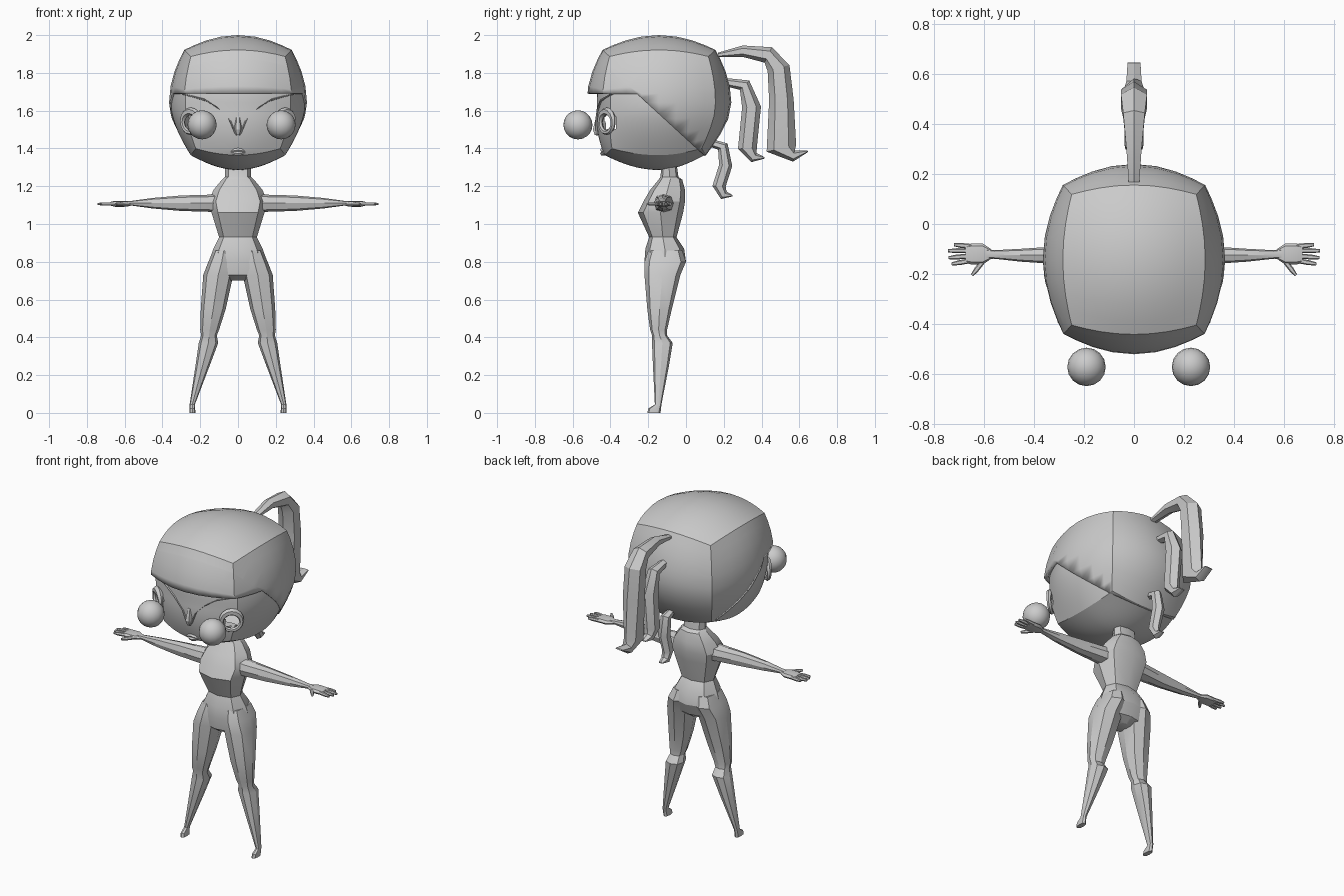
import bpy, bmesh, math
from mathutils import Vector, Matrix

if "Cube" in bpy.data.objects:
    bpy.data.objects.remove(bpy.data.objects["Cube"])

grey = bpy.data.materials.new("plain_grey")
grey.diffuse_color = (0.6, 0.6, 0.6, 1)
grey.use_nodes = True
grey.node_tree.nodes["Principled BSDF"].inputs["Base Color"].default_value = grey.diffuse_color


def finish(name, bm, angle=30):
    me = bpy.data.meshes.new(name)
    bm.to_mesh(me)
    bm.free()
    me.materials.append(grey)
    ob = bpy.data.objects.new(name, me)
    bpy.context.collection.objects.link(ob)
    bpy.ops.object.select_all(action='DESELECT')
    ob.select_set(True)
    bpy.context.view_layer.objects.active = ob
    bpy.ops.object.shade_smooth_by_angle(angle=math.radians(angle))
    return ob


def ring(c, u, v, n=8, power=0.8):
    """Closed rounded outline around c with half-axis vectors u and v."""
    c, u, v = Vector(c), Vector(u), Vector(v)
    f = lambda t: math.copysign(abs(t) ** power, t) if abs(t) > 1e-6 else 0
    return [c + u * f(math.cos(2 * math.pi * i / n)) + v * f(math.sin(2 * math.pi * i / n))
            for i in range(n)]


def loft(name, rings, side=1, angle=30):
    bm = bmesh.new()
    rows = [[bm.verts.new((p.x * side, p.y, p.z)) for p in r] for r in rings]
    n = len(rows[0])
    for a, b in zip(rows, rows[1:]):
        for i in range(n):
            bm.faces.new((a[i], a[(i + 1) % n], b[(i + 1) % n], b[i]))
    bm.faces.new(rows[0])
    bm.faces.new(rows[-1])
    bmesh.ops.recalc_face_normals(bm, faces=bm.faces)
    return finish(name, bm, angle)


def level(z, x0, x1, y0, y1):
    """Horizontal ring from its bounds."""
    return ring(((x0 + x1) / 2, (y0 + y1) / 2, z), ((x1 - x0) / 2, 0, 0), (0, (y1 - y0) / 2, 0))


def rounded_block(cuts, face=False):
    """Bulging six-sided block for the skull; the face is set back at the front."""
    bm = bmesh.new()
    bmesh.ops.create_cube(bm, size=2)
    bmesh.ops.subdivide_edges(bm, edges=bm.edges[:], cuts=cuts, use_grid_fill=True)
    for v in bm.verts:
        p = v.co * 0.25 + v.co.normalized() * 0.75
        t = max(0, -0.1 - p.z) / 0.9
        s = t ** 1.3
        x = 0.365 * p.x * (1 - 0.14 * s)
        if p.y > 0:
            y = 0.383 * p.y * (1 - 0.24 * s)
        else:
            y = 0.383 * p.y * (min(0.96, 0.86 + 0.14 * t) if face else 1)
        if face:
            x *= 0.975
            y *= 0.975 if p.y > 0 else 1
        v.co = (x, y - 0.143, 1.643 + 0.357 * p.z)
    return bm


def drop(bm, test):
    bad = [f for f in bm.faces if test(f.calc_center_median())]
    bmesh.ops.delete(bm, geom=bad, context='FACES')


def cut(bm, co, no):
    bmesh.ops.bisect_plane(bm, geom=bm.verts[:] + bm.edges[:] + bm.faces[:],
                           plane_co=co, plane_no=no)


# Hair cap: level fringe at the front, slanting down behind the cheeks
bm = rounded_block(7)
cut(bm, (0, -0.26, 1.69), (0, 0, 1))
cut(bm, (0, -0.26, 1.69), (0, 0.917, 1))
drop(bm, lambda c: c.z < 1.69 and c.z < 1.69 - 0.917 * (c.y + 0.26))
hair = finish("hair_cap", bm, 18)
mod = hair.modifiers.new("thickness", 'SOLIDIFY')
mod.thickness = 0.025
mod.offset = -1

# Face with open eye sockets
bm = rounded_block(23, True)
cut(bm, (0, 0, 1.73), (0, 0, 1))
sockets = [Vector((s * 0.255, -0.415, 1.545)) for s in (-1, 1)]
drop(bm, lambda c: c.z > 1.73 or min((c - s).length for s in sockets) < 0.052)
finish("face", bm, 18)


def skin_y(x):
    return -0.47 + 0.9 * x * x


for side, word, eye_x in ((-1, "left", -0.19), (1, "right", 0.228)):
    # Eyelid rim, thicker along the upper lid
    rot = Matrix.Rotation(math.radians(38), 3, 'Z')
    bm = bmesh.new()
    rows = []
    for i in range(16):
        a = 2 * math.pi * i / 16
        r = 0.013 + 0.008 * max(0, math.sin(a))
        out = Vector((math.cos(a), 0, math.sin(a)))
        row = []
        for j in range(6):
            b = 2 * math.pi * j / 6
            p = out * (0.056 + r * math.cos(b)) + Vector((0, r * math.sin(b), 0))
            p = rot @ p + Vector((0.25, -0.42, 1.54))
            row.append(bm.verts.new((p.x * side, p.y, p.z)))
        rows.append(row)
    for i in range(16):
        a, b = rows[i], rows[(i + 1) % 16]
        for j in range(6):
            bm.faces.new((a[j], a[(j + 1) % 6], b[(j + 1) % 6], b[j]))
    bmesh.ops.recalc_face_normals(bm, faces=bm.faces)
    finish("eyelid_" + word, bm, 40)

    # Eyeball floating in front of the face
    bm = bmesh.new()
    bmesh.ops.create_uvsphere(bm, u_segments=16, v_segments=10, radius=0.077)
    bmesh.ops.translate(bm, verts=bm.verts, vec=(eye_x, -0.572, 1.525))
    finish("eyeball_" + word, bm)

    # Brow ridge sweeping down into the nose
    path = [(0.30, 1.69, 0.006), (0.17, 1.655, 0.012), (0.10, 1.61, 0.012),
            (0.045, 1.555, 0.012), (0.012, 1.475, 0.01)]
    loft("brow_" + word, [ring((x, skin_y(x), z), (r * 0.7, 0, r * 0.7), (0, r, 0), 6)
                          for x, z, r in path], side)

    # Leg with a pinched knee and a small pointed foot
    leg = [(0.86, 0.02, 0.13, -0.20, -0.02), (0.80, 0.015, 0.157, -0.22, 0.0),
           (0.73, 0.025, 0.184, -0.22, -0.03), (0.55, 0.065, 0.197, -0.205, -0.075),
           (0.44, 0.10, 0.20, -0.19, -0.10), (0.41, 0.112, 0.195, -0.18, -0.10),
           (0.37, 0.105, 0.208, -0.18, -0.07), (0.25, 0.15, 0.225, -0.175, -0.09),
           (0.045, 0.228, 0.256, -0.165, -0.13), (0.022, 0.227, 0.257, -0.20, -0.132),
           (0.0, 0.225, 0.257, -0.205, -0.135)]
    loft("leg_" + word, [level(*r) for r in leg], side)

    # Arm held straight out
    arm = [(0.08, -0.115, 0.05, 0.055), (0.16, -0.12, 0.045, 0.05), (0.30, -0.125, 0.041, 0.036),
           (0.45, -0.125, 0.028, 0.026), (0.56, -0.122, 0.013, 0.017), (0.59, -0.12, 0.013, 0.02)]
    loft("arm_" + word, [ring((x, y, 1.11), (0, ry, 0), (0, 0, rz)) for x, y, rz, ry in arm], side)

    # Hand: palm, four fingers and a thumb
    palm = [(0.57, 0.018, 0.012), (0.605, 0.042, 0.016), (0.65, 0.042, 0.016), (0.675, 0.036, 0.01)]
    loft("palm_" + word, [ring((x, -0.12, 1.107), (0, ry, 0), (0, 0, rz)) for x, ry, rz in palm], side)
    digits = [(0.65, -0.09, 0.72, -0.083), (0.66, -0.107, 0.745, -0.107),
              (0.66, -0.128, 0.742, -0.135), (0.655, -0.147, 0.73, -0.16),
              (0.605, -0.15, 0.648, -0.205)]
    for k, (x0, y0, x1, y1) in enumerate(digits):
        d = Vector((x1 - x0, y1 - y0, 0))
        across = d.normalized().cross(Vector((0, 0, 1)))
        rows = [ring(Vector((x0, y0, 1.106)) + d * t, across * r, (0, 0, r), 6)
                for t, r in ((0, 0.01), (0.6, 0.01), (1, 0.006))]
        loft("thumb_" + word if k == 4 else f"finger_{k + 1}_{word}", rows, side)

# Nose and lips
loft("nose", [ring((0, y, z), (r, 0, 0), (0, r, 0), 6) for y, z, r in
              ((-0.465, 1.57, 0.012), (-0.475, 1.50, 0.02), (-0.472, 1.47, 0.012))])
for name, z, h in (("upper_lip", 1.392, 0.012), ("lower_lip", 1.373, 0.014)):
    loft(name, [ring((x, -0.437 + abs(x) * 0.25, z + (1.383 - z) * abs(x) / 0.052),
                     (0, 0.02 * s, 0), (0, 0, h * s), 6)
                for x, s in ((-0.052, 0.2), (-0.02, 1), (0, 0.9), (0.02, 1), (0.052, 0.2))])

# Torso from neck to crotch
torso = [(1.32, 0.068, -0.13, -0.05), (1.25, 0.068, -0.135, -0.04), (1.235, 0.085, -0.145, -0.02),
         (1.18, 0.13, -0.19, -0.005), (1.12, 0.155, -0.225, -0.005), (1.06, 0.14, -0.255, -0.015),
         (0.93, 0.10, -0.195, -0.05), (0.87, 0.13, -0.215, -0.01), (0.80, 0.155, -0.22, 0.0),
         (0.73, 0.15, -0.21, -0.03), (0.70, 0.04, -0.17, -0.07)]
loft("torso", [level(z, -x, x, y0, y1) for z, x, y0, y1 in torso])

# Ponytail locks: (y, z, half thickness, half width) along each curl
locks = {
    "ponytail_upper": [(0.17, 1.895, 0.012, 0.025), (0.30, 1.915, 0.03, 0.035),
                       (0.435, 1.895, 0.045, 0.05), (0.49, 1.825, 0.06, 0.06),
                       (0.505, 1.655, 0.065, 0.06), (0.505, 1.40, 0.08, 0.045),
                       (0.57, 1.36, 0.03, 0.035), (0.645, 1.385, 0.004, 0.03)],
    "ponytail_middle": [(0.215, 1.75, 0.022, 0.025), (0.31, 1.735, 0.035, 0.035),
                        (0.347, 1.62, 0.05, 0.045), (0.325, 1.40, 0.05, 0.04),
                        (0.36, 1.352, 0.028, 0.03), (0.415, 1.35, 0.004, 0.02)],
    "ponytail_lower": [(0.13, 1.43, 0.02, 0.02), (0.195, 1.41, 0.03, 0.03),
                       (0.21, 1.31, 0.035, 0.035), (0.175, 1.20, 0.035, 0.03),
                       (0.20, 1.152, 0.025, 0.025), (0.245, 1.15, 0.004, 0.015)]}
for name, pts in locks.items():
    rows = []
    for i, (y, z, th, w) in enumerate(pts):
        a, b = pts[max(i - 1, 0)], pts[min(i + 1, len(pts) - 1)]
        d = Vector((0, b[0] - a[0], b[1] - a[1])).normalized()
        rows.append(ring((0, y, z), Vector((0, -d.z, d.y)) * th, (w, 0, 0), 6, 1))
    loft(name, rows)
